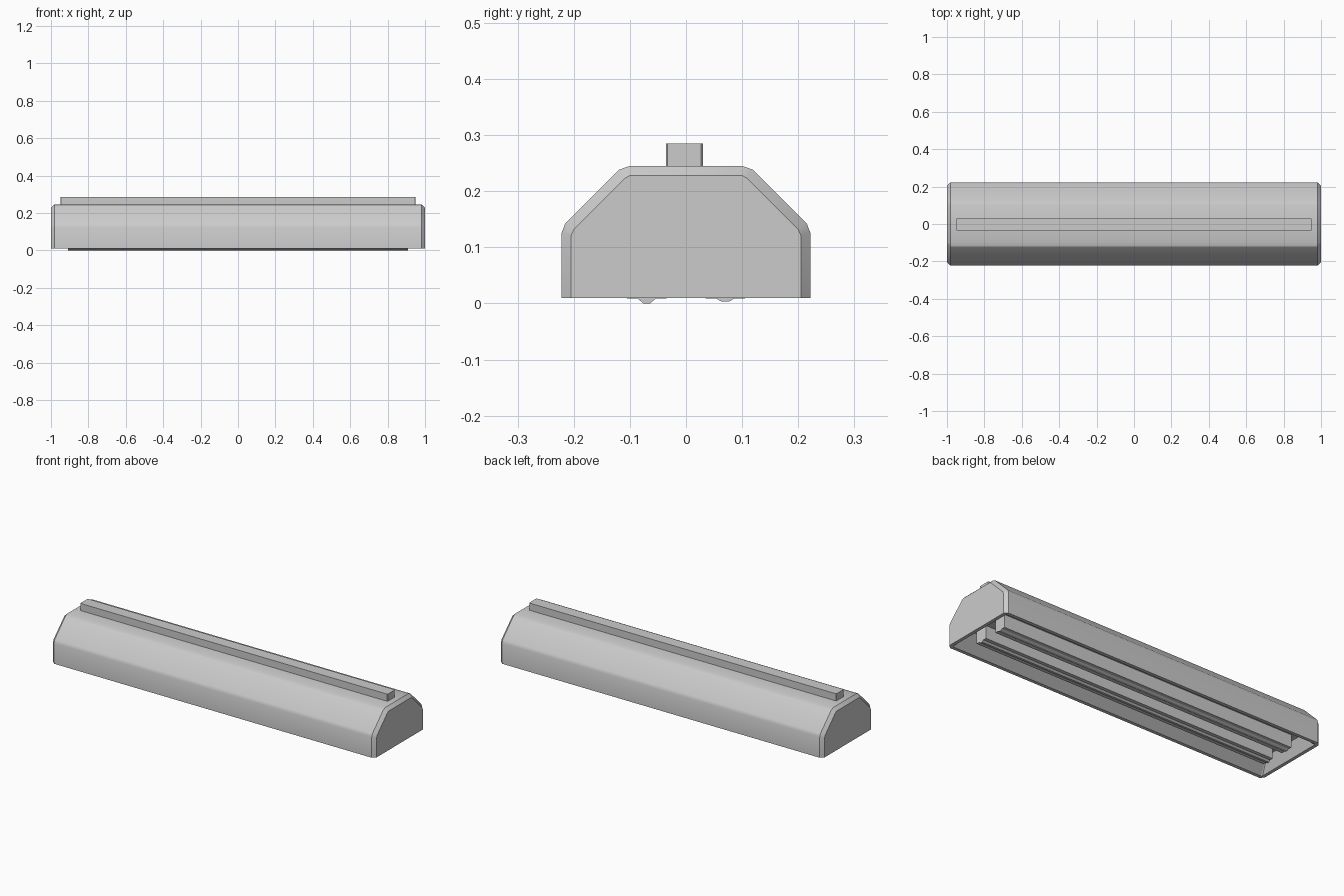
import bpy, bmesh

if "Cube" in bpy.data.objects:
    bpy.data.objects.remove(bpy.data.objects["Cube"])


def finish(bm, name, smooth=True):
    bmesh.ops.recalc_face_normals(bm, faces=bm.faces)
    me = bpy.data.meshes.new(name)
    bm.to_mesh(me)
    bm.free()
    ob = bpy.data.objects.new(name, me)
    bpy.context.collection.objects.link(ob)
    if smooth:
        bpy.ops.object.select_all(action='DESELECT')
        ob.select_set(True)
        bpy.context.view_layer.objects.active = ob
        bpy.ops.object.shade_smooth_by_angle(angle=0.42)
    return ob


def loft(bm, sections):
    """Skin (x, yz-profile) sections along x and cap both ends."""
    rings = [[bm.verts.new((x, y, z)) for y, z in prof] for x, prof in sections]
    n = len(rings[0])
    for a, b in zip(rings, rings[1:]):
        for i in range(n - 1):
            bm.faces.new((a[i], a[i + 1], b[i + 1], b[i]))
    bm.faces.new(rings[0])
    bm.faces.new(rings[-1])
    return rings


def mirrored(half):
    return half + [(-y, z) for y, z in reversed(half)]


# housing: chamfered profile, slightly smaller at both end faces
full = mirrored([(-.222, .01), (-.222, .125), (-.215, .143), (-.12, .238), (-.10, .245)])
small = mirrored([(-.205, .01), (-.205, .12), (-.2, .132), (-.11, .222), (-.10, .228)])
bm = bmesh.new()
rings = loft(bm, [(-1, small), (-.982, full), (.982, full), (1, small)])
base = bm.faces.new([r[0] for r in rings] + [r[-1] for r in reversed(rings)])
bmesh.ops.recalc_face_normals(bm, faces=bm.faces)

# underside rim and recessed sloping tray
bmesh.ops.inset_region(bm, faces=[base], thickness=.02)
bmesh.ops.inset_region(bm, faces=[base], thickness=.005)
for v in base.verts:
    v.co.x = max(-.95, min(.95, v.co.x))
    v.co.y = .125 if v.co.y > 0 else -.125
    v.co.z = .08
bmesh.ops.remove_doubles(bm, verts=list(base.verts), dist=.0005)
finish(bm, "housing")

# lamp bars inside the tray, each with a raised strip
for side, low in ((-1, 0.0), (1, .003)):
    half = [(-.035, .085), (-.035, .0085), (-.016, .0085), (-.006, low)]
    prof = [(y + side * .07, z) for y, z in mirrored(half)]
    bm = bmesh.new()
    r = loft(bm, [(-.91, prof), (.91, prof)])
    bm.faces.new((r[0][0], r[0][-1], r[1][-1], r[1][0]))
    finish(bm, "lamp_bar_front" if side < 0 else "lamp_bar_back", False)

# mounting rail on top
bm = bmesh.new()
bmesh.ops.create_cube(bm, size=1)
for v in bm.verts:
    v.co = (v.co.x * 1.9, v.co.y * .066 - .003, v.co.z * .045 + .2625)
upright = [e for e in bm.edges if abs(e.verts[0].co.z - e.verts[1].co.z) > .01]
bmesh.ops.bevel(bm, geom=upright, offset=.003, segments=1, affect='EDGES')
finish(bm, "mounting_rail", False)
